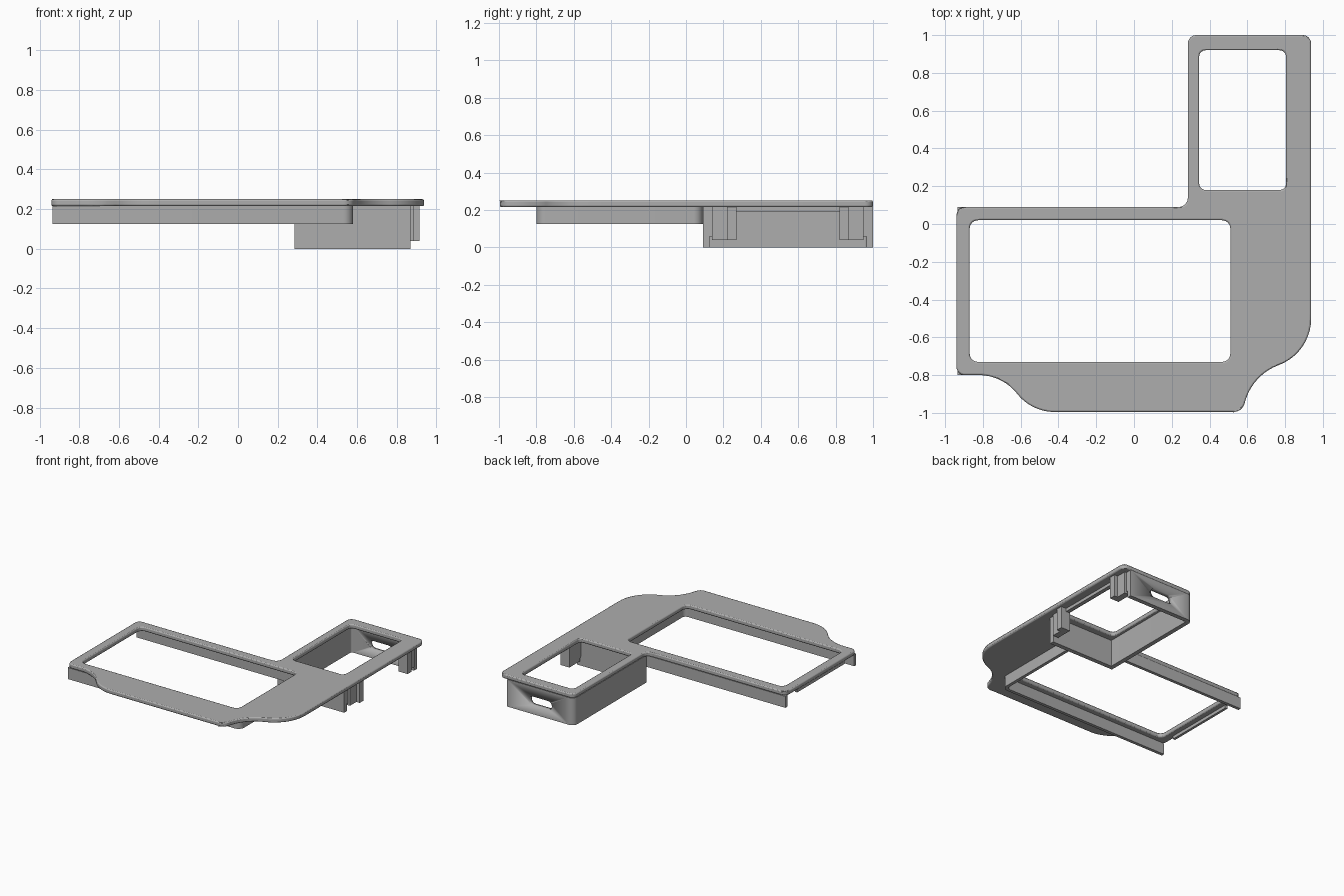
import bpy, bmesh, math
from mathutils import Vector

if "Cube" in bpy.data.objects:
    bpy.data.objects.remove(bpy.data.objects["Cube"])

grey = bpy.data.materials.new("plain grey")
grey.diffuse_color = (0.42, 0.42, 0.42, 1)
grey.use_nodes = True
grey.node_tree.nodes["Principled BSDF"].inputs["Base Color"].default_value = grey.diffuse_color


def rounded(corners, steps=8):
    """Closed 2D outline from (x, y, tangent length) corners, rounded by arcs."""
    out, n = [], len(corners)
    for i, (x, y, t) in enumerate(corners):
        p = Vector((x, y))
        if t == 0:
            out.append(p)
            continue
        a = (Vector(corners[i - 1][:2]) - p).normalized()
        b = (Vector(corners[(i + 1) % n][:2]) - p).normalized()
        half = a.angle(b) / 2
        centre = p + (a + b).normalized() * (t / math.cos(half))
        v0, v1 = p + a * t - centre, p + b * t - centre
        sweep = v0.angle(v1)
        for k in range(steps + 1):
            f = k / steps
            out.append(centre + (v0 * math.sin((1 - f) * sweep)
                                 + v1 * math.sin(f * sweep)) / math.sin(sweep))
    return out


def rect(x0, x1, y0, y1, r=0.0):
    return rounded([(x0, y0, r), (x1, y0, r), (x1, y1, r), (x0, y1, r)])


def slab(name, loops, z0, z1, bevel=0):
    """Extrude an outline, with optional holes, from z0 to z1."""
    bm = bmesh.new()
    edges = []
    for loop in loops:
        vs = [bm.verts.new((p.x, p.y, z0)) for p in loop]
        edges += [bm.edges.new((vs[i - 1], vs[i])) for i in range(len(vs))]
    bmesh.ops.triangle_fill(bm, use_beauty=True, use_dissolve=False, edges=edges)
    ext = bmesh.ops.extrude_face_region(bm, geom=bm.faces[:])
    top = [g for g in ext["geom"] if isinstance(g, bmesh.types.BMVert)]
    bmesh.ops.translate(bm, vec=(0, 0, z1 - z0), verts=top)
    bmesh.ops.recalc_face_normals(bm, faces=bm.faces[:])
    me = bpy.data.meshes.new(name)
    bm.to_mesh(me)
    bm.free()
    me.materials.append(grey)
    ob = bpy.data.objects.new(name, me)
    bpy.context.collection.objects.link(ob)
    bpy.ops.object.select_all(action="DESELECT")
    ob.select_set(True)
    bpy.context.view_layer.objects.active = ob
    bpy.ops.object.shade_smooth_by_angle(angle=math.radians(35))
    if bevel:
        m = ob.modifiers.new("edge", "BEVEL")
        m.width, m.segments = bevel, 2
        m.limit_method, m.angle_limit = "ANGLE", math.radians(60)
        m.use_clamp_overlap = False
    return ob


# Top plate with the large and the small window
outline = rounded([
    (-0.94, 0.09, 0.045), (-0.94, -0.80, 0.045), (-0.70, -0.80, 0.12),
    (-0.54, -0.995, 0.12), (0.572, -0.995, 0.045), (0.63, -0.80, 0.14),
    (0.938, -0.68, 0.18), (0.938, 1.0, 0.045), (0.285, 1.0, 0.045),
    (0.285, 0.09, 0.05)], 10)
slab("top_plate", [outline, rect(-0.87, 0.51, -0.73, 0.02, 0.045),
                   rect(0.345, 0.805, 0.18, 0.92, 0.035)], 0.215, 0.25, 0.008)

# Three-sided skirt around the large window, open on the left
W = 0.025
slab("window_skirt", [rounded([
    (-0.935, -0.80, 0), (0.58, -0.80, 0.05), (0.58, 0.09, 0.05), (-0.935, 0.09, 0),
    (-0.935, 0.09 - W, 0), (0.58 - W, 0.09 - W, 0.03),
    (0.58 - W, -0.80 + W, 0.03), (-0.935, -0.80 + W, 0)])], 0.125, 0.216)

# Low lip on the open left end
slab("left_lip", [rect(-0.935, -0.915, -0.65, -0.06)], 0.19, 0.216)

# Three-sided housing around the small window, open on the right and below
T = 0.035
housing = slab("housing", [rounded([
    (0.87, 1.0, 0), (0.285, 1.0, 0.045), (0.285, 0.09, 0), (0.87, 0.09, 0),
    (0.87, 0.09 + T, 0), (0.285 + T, 0.09 + T, 0),
    (0.285 + T, 1.0 - T, 0.012), (0.87, 1.0 - T, 0)])], 0, 0.216)

# Oblong port through the back wall
cutter = slab("port_cutter", [rect(-0.1, 0.1, -0.035, 0.035, 0.0345)], -0.1, 0.1)
cutter.rotation_euler.x = math.pi / 2
cutter.location = (0.578, 1.0, 0.105)
cutter.hide_render = True
cutter.hide_set(True)
cut = housing.modifiers.new("port", "BOOLEAN")
cut.operation, cut.object, cut.solver = "DIFFERENCE", cutter, "EXACT"

# Clip posts and hooks at both ends of the open side
MID = 0.545
for side, s in (("front", -1), ("back", 1)):
    def strip(name, x0, x1, d0, d1, z0, z1):
        a, b = sorted((MID + s * d0, MID + s * d1))
        slab(f"{side}_{name}", [rect(x0, x1, a, b)], z0, z1)
    strip("corner_block", 0.835, 0.885, 0.325, 0.405, 0.04, 0.216)
    strip("clip_post", 0.835, 0.915, 0.275, 0.325, 0.04, 0.216)
    strip("corner_web", 0.835, 0.87, 0.405, 0.421, 0.075, 0.216)
    strip("clip_hook", 0.84, 0.87, 0.39, 0.421, 0.058, 0.075)

# Shallow header above the open side
slab("side_header", [rect(0.84, 0.87, 0.27, 0.82)], 0.19, 0.216)
